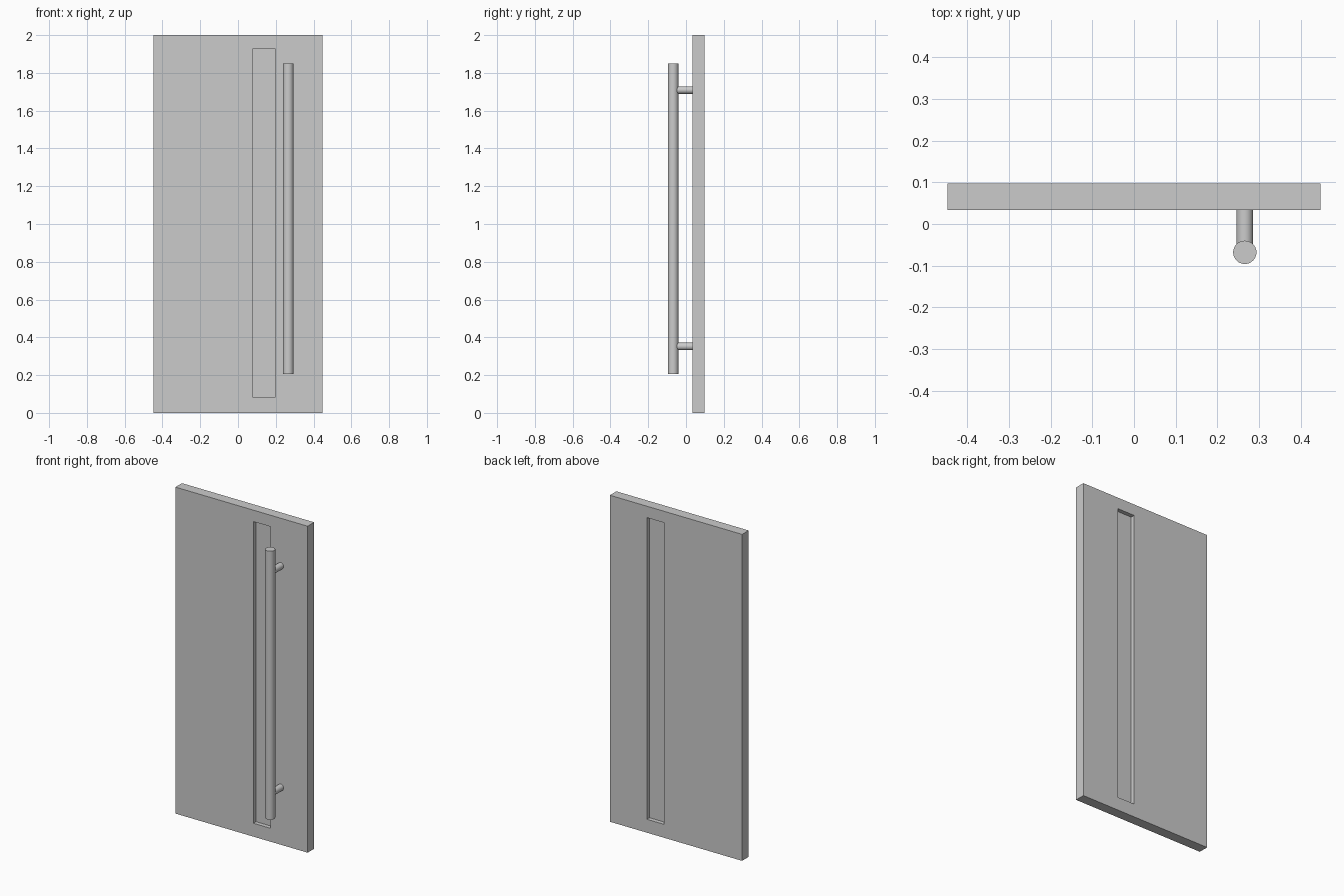
import bpy, bmesh, math

if "Cube" in bpy.data.objects:
    bpy.data.objects.remove(bpy.data.objects["Cube"])

DOOR_Y0, DOOR_Y1 = 0.034, 0.097
HW, H = 0.448, 2.0
SLOT = (0.080, 0.197, 0.082, 1.930)   # x0, x1, z0, z1
BAR_X, BAR_Y = 0.266, -0.068


def rect(x0, x1, z0, z1, y):
    return [(x0, y, z0), (x1, y, z0), (x1, y, z1), (x0, y, z1)]


def make_object(name, bm):
    bmesh.ops.recalc_face_normals(bm, faces=bm.faces)
    me = bpy.data.meshes.new(name)
    bm.to_mesh(me)
    bm.free()
    ob = bpy.data.objects.new(name, me)
    bpy.context.collection.objects.link(ob)
    return ob


def cylinder(name, r, length, loc, rot=(0, 0, 0)):
    bpy.ops.mesh.primitive_cylinder_add(vertices=32, radius=r, depth=length,
                                        location=loc, rotation=rot)
    bpy.context.object.name = name
    bpy.ops.object.shade_smooth_by_angle(angle=math.radians(40))


# Door leaf: slab with a tall narrow opening through it
bm = bmesh.new()
rings = [[bm.verts.new(p) for p in rect(*b, y)]
         for b, y in (((-HW, HW, 0, H), DOOR_Y0), (SLOT, DOOR_Y0),
                      (SLOT, DOOR_Y1), ((-HW, HW, 0, H), DOOR_Y1))]
for k in range(4):
    a, b = rings[k], rings[(k + 1) % 4]
    for i in range(4):
        j = (i + 1) % 4
        bm.faces.new((a[i], a[j], b[j], b[i]))
make_object("door_leaf", bm)

# Glazing strip set in the middle of the opening
bm = bmesh.new()
mid = (DOOR_Y0 + DOOR_Y1) / 2
front, back = [[bm.verts.new(p) for p in rect(*SLOT, mid + s * 0.006)]
               for s in (-1, 1)]
bm.faces.new(front)
bm.faces.new(back)
for i in range(4):
    j = (i + 1) % 4
    bm.faces.new((front[i], front[j], back[j], back[i]))
make_object("glass_strip", bm)

# Long pull bar
cylinder("pull_bar", 0.028, 1.645, (BAR_X, BAR_Y, 1.0275))

# Two standoff posts from the bar to the door
for name, z in (("lower_post", 0.352), ("upper_post", 1.709)):
    y0, y1 = BAR_Y + 0.01, DOOR_Y0
    cylinder(name, 0.02, y1 - y0, (BAR_X, (y0 + y1) / 2, z), (math.pi / 2, 0, 0))
